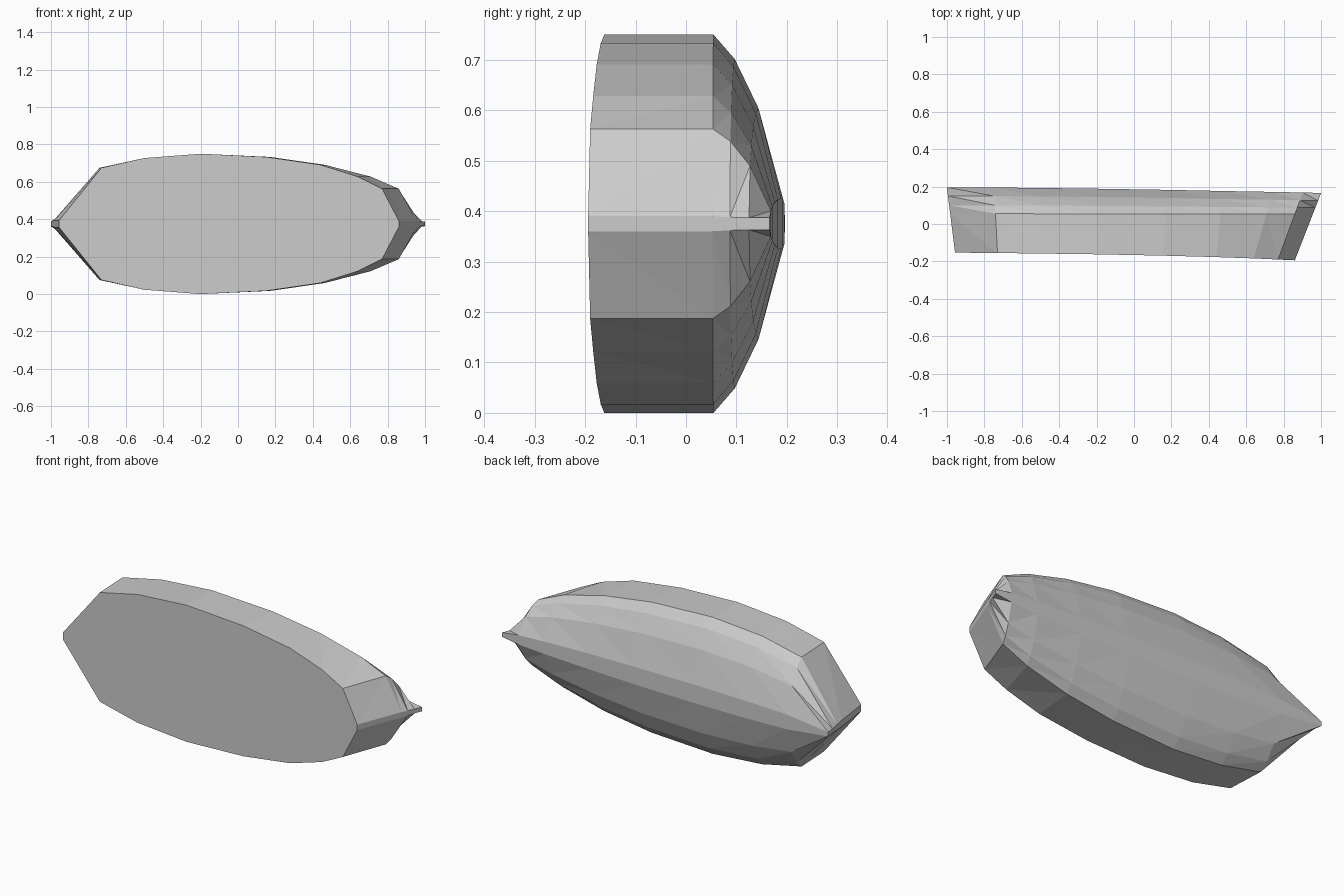
import bpy, bmesh

if "Cube" in bpy.data.objects:
    bpy.data.objects.remove(bpy.data.objects["Cube"])

MID = 0.375  # height of the centre line

# stations along the hull: deck x, half breadth, deck y, rake (dx per dy)
stations = [
    (-0.957, 0.018, -0.153, -0.125),
    (-0.730, 0.300, -0.155, -0.05),
    (-0.500, 0.352, -0.158, 0.0),
    (-0.200, 0.375, -0.162, 0.0),
    (0.150, 0.358, -0.169, 0.10),
    (0.440, 0.316, -0.177, 0.10),
    (0.640, 0.253, -0.184, 0.29),
    (0.770, 0.188, -0.190, 0.37),
    (0.860, 0.015, -0.194, 0.39),
]
# rows from deck edge to keel: width ratio, y at stern, y at bow
rows = [(1.0, None, None), (1.0, 0.055, 0.053), (0.87, 0.100, 0.087),
        (0.61, 0.150, 0.125), (0.135, 0.196, 0.166)]


def ring(bm, index, side):
    """One half of a hull cross-section."""
    x, half, deck_y, rake = stations[index]
    t = (x + 0.957) / 1.817
    tip = index in (0, len(stations) - 1)
    verts = []
    for ratio, y0, y1 in rows:
        y = deck_y if y0 is None else y0 + (y1 - y0) * t ** 1.6
        w = max(half * ratio, 0.012) if tip else half * ratio
        verts.append(bm.verts.new((x + rake * (y - deck_y), y, MID + side * w)))
    return verts


bm = bmesh.new()
top = [ring(bm, i, 1) for i in range(len(stations))]
low = [ring(bm, i, -1) for i in range(len(stations))]

# faceted side shells
for half in (top, low):
    for a, b in zip(half, half[1:]):
        for i in range(len(rows) - 1):
            bm.faces.new((a[i], a[i + 1], b[i]))
            bm.faces.new((a[i + 1], b[i + 1], b[i]))

# deck and flat keel strips
for k in range(len(stations) - 1):
    for r in (0, -1):
        bm.faces.new((top[k][r], top[k + 1][r], low[k + 1][r], low[k][r]))

# narrow stem and stern caps
for k in (0, -1):
    for i in range(len(rows) - 1):
        bm.faces.new((top[k][i], top[k][i + 1], low[k][i + 1], low[k][i]))

bmesh.ops.recalc_face_normals(bm, faces=bm.faces)
mesh = bpy.data.meshes.new("boat_hull")
bm.to_mesh(mesh)
bm.free()
hull = bpy.data.objects.new("boat_hull", mesh)
bpy.context.collection.objects.link(hull)
